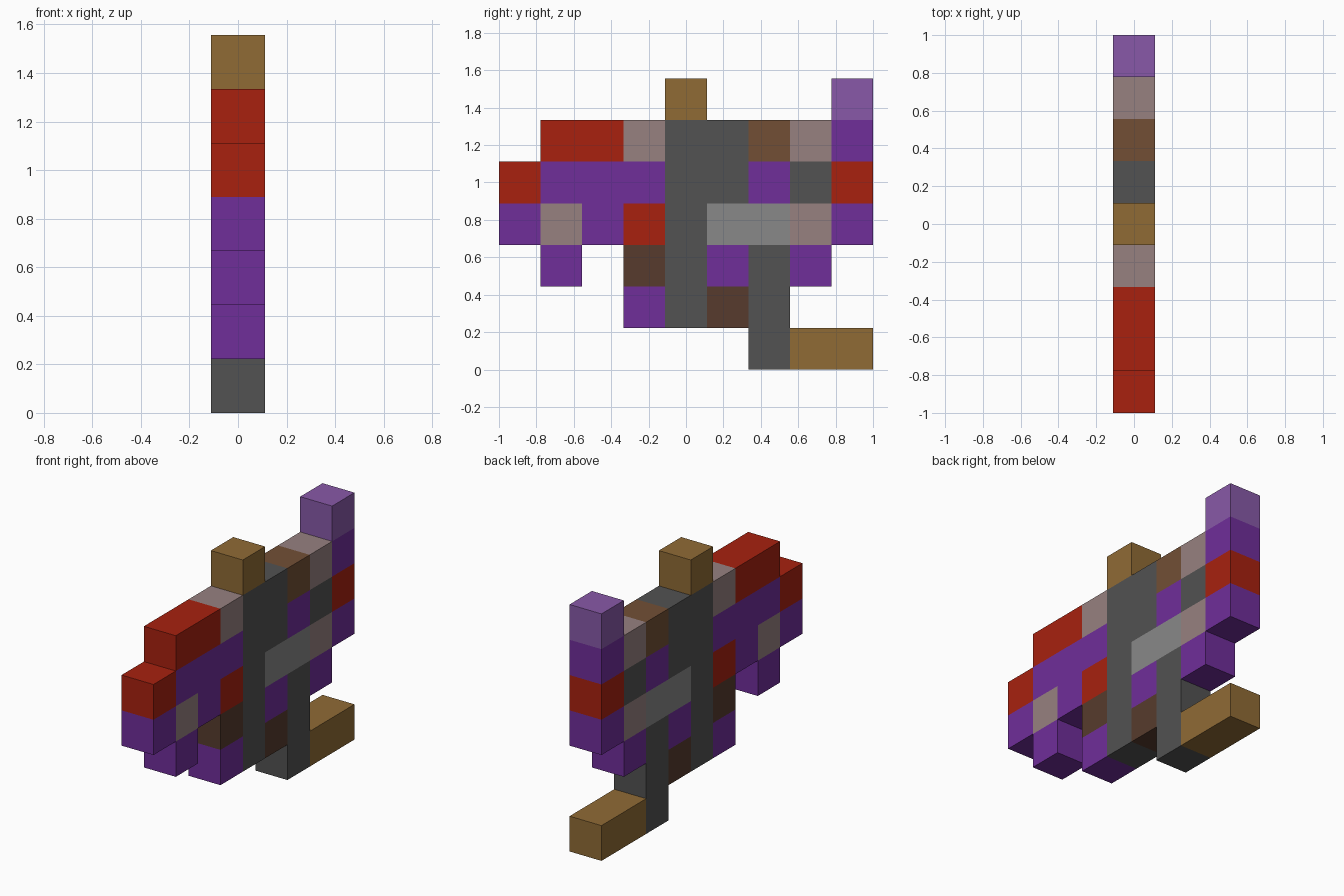
import bpy
import bmesh
from mathutils import Vector

cube = bpy.data.objects.get("Cube")
if cube:
    bpy.data.objects.remove(cube, do_unlink=True)

# Colours: key -> (name, sRGB hex)
PALETTE = {
    "R": ("red", "A8210F"),
    "P": ("purple", "702E9A"),
    "L": ("light purple", "8859A8"),
    "T": ("taupe", "978180"),
    "G": ("dark grey", "525252"),
    "S": ("silver grey", "888888"),
    "B": ("brown", "724F35"),
    "D": ("dark brown", "573B2D"),
    "O": ("ochre", "906B35"),
}

# Side profile of the blocks, top row first, front on the left
ROWS = [
    "....O...L",
    ".RRTGGBTP",
    "RPPPGGPGR",
    "PTPRGSSTP",
    ".P.DGPGP.",
    "...PGDG..",
    "......GOO",
]
CELL = 2 / 9
CELLS = {(c, len(ROWS) - 1 - r): key
         for r, row in enumerate(ROWS)
         for c, key in enumerate(row) if key != "."}


def linear(hex_code):
    values = [int(hex_code[i:i + 2], 16) / 255 for i in (0, 2, 4)]
    return [v / 12.92 if v < 0.04045 else ((v + 0.055) / 1.055) ** 2.4
            for v in values] + [1]


def make_material(name, hex_code):
    mat = bpy.data.materials.new(name)
    mat.use_nodes = True
    mat.diffuse_color = linear(hex_code)
    bsdf = mat.node_tree.nodes["Principled BSDF"]
    bsdf.inputs["Base Color"].default_value = linear(hex_code)
    bsdf.inputs["Roughness"].default_value = 0.9
    return mat


MATERIALS = {k: make_material(*v) for k, v in PALETTE.items()}


def part_of(col, row):
    """Name of the part that a block belongs to."""
    if row == 6:
        return "top_knob" if col < 6 else "rear_tip"
    if row == 0 and col > 6:
        return "foot"
    if col < 4:
        return "front_section"
    if col < 6:
        return "centre_column"
    return "leg" if col == 6 and row < 3 else "rear_section"


def build_part(name, cells):
    """Join blocks into one shell, leaving out faces hidden between blocks."""
    bm = bmesh.new()
    keys = sorted({CELLS[c] for c in cells})
    for col, row in cells:
        centre = Vector((0, (col - 4) * CELL, (row + 0.5) * CELL))
        verts = bmesh.ops.create_cube(bm, size=CELL)["verts"]
        bmesh.ops.translate(bm, verts=verts, vec=centre)
        hidden = []
        for face in {f for v in verts for f in v.link_faces}:
            face.material_index = keys.index(CELLS[col, row])
            face.normal_update()
            n = face.normal
            if abs(n.x) < 0.5 and (col + round(n.y), row + round(n.z)) in CELLS:
                hidden.append(face)
        bmesh.ops.delete(bm, geom=hidden, context="FACES")
    bmesh.ops.remove_doubles(bm, verts=bm.verts, dist=CELL / 100)
    mesh = bpy.data.meshes.new(name)
    bm.to_mesh(mesh)
    bm.free()
    for k in keys:
        mesh.materials.append(MATERIALS[k])
    bpy.context.collection.objects.link(bpy.data.objects.new(name, mesh))


# Gather the blocks by part and build each part
parts = {}
for cell in CELLS:
    parts.setdefault(part_of(*cell), []).append(cell)
for part, cells in parts.items():
    build_part(part, cells)
